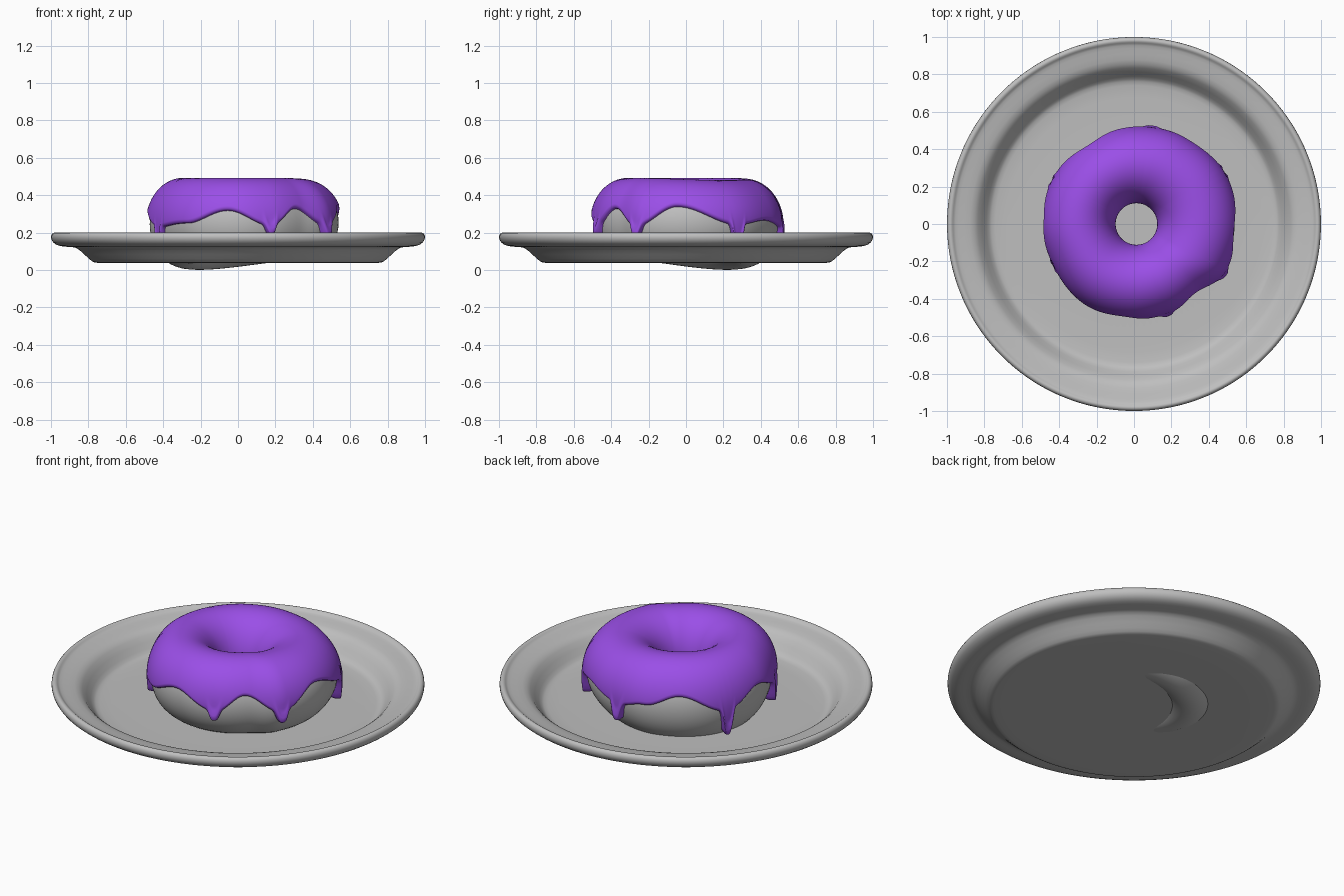
import bpy, bmesh, math
from math import sin, cos, radians, pi, sqrt, exp

if "Cube" in bpy.data.objects:
    bpy.data.objects.remove(bpy.data.objects["Cube"])


def material(name, rgb):
    m = bpy.data.materials.new(name)
    m.diffuse_color = (*rgb, 1)
    m.use_nodes = True
    m.node_tree.nodes["Principled BSDF"].inputs["Base Color"].default_value = m.diffuse_color
    return m


GREY = material("light grey", (0.52, 0.52, 0.52))
PURPLE = material("purple icing", (0.355, 0.084, 0.87))


def finish(name, bm, mat, subdiv=0):
    bmesh.ops.remove_doubles(bm, verts=bm.verts, dist=1e-5)
    bmesh.ops.recalc_face_normals(bm, faces=bm.faces)
    me = bpy.data.meshes.new(name)
    bm.to_mesh(me)
    bm.free()
    me.materials.append(mat)
    for p in me.polygons:
        p.use_smooth = True
    ob = bpy.data.objects.new(name, me)
    bpy.context.collection.objects.link(ob)
    if subdiv:
        mod = ob.modifiers.new("smooth", 'SUBSURF')
        mod.levels = mod.render_levels = subdiv
    return ob


def around(table, deg):
    """Smooth periodic interpolation of (angle, value) pairs."""
    pts = sorted(table)
    pts = [(pts[-1][0] - 360, pts[-1][1])] + pts + [(pts[0][0] + 360, pts[0][1])]
    for (a, u), (b, v) in zip(pts, pts[1:]):
        if a <= deg <= b:
            k = (1 - cos(pi * (deg - a) / (b - a))) / 2
            return u + (v - u) * k


def grid(columns, close_rows=False):
    """Skin a closed ring of columns."""
    bm = bmesh.new()
    vs = [[bm.verts.new(p) for p in col] for col in columns]
    n, m = len(vs), len(vs[0])
    for i in range(n):
        a, b = vs[i], vs[(i + 1) % n]
        for j in range(m if close_rows else m - 1):
            k = (j + 1) % m
            bm.faces.new((a[j], b[j], b[k], a[k]))
    return bm


# Plate: closed lathe profile, underside first, then the upper face
PROFILE = [(0.4, 0.038), (0.75, 0.038), (0.77, 0.039), (0.79, 0.052), (0.855, 0.115),
           (0.875, 0.123), (0.94, 0.124), (0.98, 0.136), (1.0, 0.16), (1.002, 0.185),
           (0.99, 0.201), (0.974, 0.2), (0.964, 0.188), (0.95, 0.184), (0.87, 0.172),
           (0.838, 0.16), (0.785, 0.082), (0.765, 0.067), (0.73, 0.061), (0.4, 0.06)]
cols = []
for i in range(96):
    t = 2 * pi * i / 96
    cols.append([(r * cos(t), r * sin(t), z) for r, z in PROFILE])
bm = grid(cols)
bmesh.ops.holes_fill(bm, edges=[e for e in bm.edges if e.is_boundary], sides=0)
finish("plate", bm, GREY, 1)

# Dough: lumpy ring; phi runs 0 at the top, positive outwards
OUTER = [(0, .525), (28, .525), (60, .51), (90, .50), (120, .49), (180, .485), (205, .475),
         (240, .49), (270, .49), (290, .485), (312, .478), (333, .52)]
INNER = 0.133


def ring(deg, phi, off, hold=0.0):
    ro = around(OUTER, deg)
    R, a = (ro + INNER) / 2, (ro - INNER) / 2
    top = 0.47 - 0.012 * max(0, cos(radians(deg - 40))) ** 2
    bottom = 0.045 - 0.044 * max(0, cos(radians(deg - 135))) ** 1.5
    zc, b = (top + bottom) / 2, (top - bottom) / 2
    nx, nz = sin(phi) / a, cos(phi) / b
    n = sqrt(nx * nx + nz * nz)
    r = R + a * sin(phi) + off * nx / n
    if phi > pi / 2:
        r += hold * a * (1 - sin(phi))
    z = zc + b * cos(phi) + off * nz / n
    t = radians(deg)
    return (0.013 + r * cos(t), r * sin(t), z)


cols = [[ring(i * 3, 2 * pi * j / 48, 0) for j in range(48)] for i in range(120)]
finish("doughnut", grid(cols, True), GREY)

# Icing: follows the dough down to a wavy edge with hanging drips
EDGE = [(31, .245), (55, .27), (81, .24), (100, .275), (122, .33), (153, .24), (178, .31),
        (207, .23), (235, .248), (262, .315), (289, .235), (308, .325), (330, .235), (355, .34)]
DRIPS = [(31, .12), (81, .15), (153, .115), (207, .12), (289, .185), (330, .175)]
THICK = 0.022
cols = []
N = 480
for i in range(N):
    deg = 360 * i / N
    z = around(EDGE, deg)
    drip = 0
    for ang, tip in DRIPS:
        d = (deg - ang + 180) % 360 - 180
        w = exp(-(abs(d) / 3.6) ** 3)
        z += w * (tip - around(EDGE, ang))
        drip = max(drip, w)
    end = math.acos((z - 0.257) / 0.213)
    start = -radians(112 + 8 * sin(radians(deg * 5)))
    curl = THICK / 0.21
    rows = [(start, -0.01, 0)]
    for k in range(1, 6):                       # rounded inner edge
        u = k / 6
        rows.append((start + curl * u, THICK * sqrt(1 - (1 - u) ** 2), 1))
    M = 36
    for k in range(M + 1):
        phi = start + curl + (end - start - 2 * curl) * k / M
        rows.append((phi, THICK, 1))
    for k in range(5, 0, -1):                   # rounded outer edge
        u = k / 6
        rows.append((end - curl * u, THICK * sqrt(1 - (1 - u) ** 2), sqrt(1 - (1 - u) ** 2)))
    rows.append((end, -0.01, 0))
    col = []
    for phi, off, h in rows:
        s = (end - phi) * 0.21
        bead = 0.02 * drip * h * exp(-((s - 0.03) / 0.025) ** 2)
        col.append(ring(deg, phi, off + bead, 0.55 * drip * h))
    cols.append(col)
finish("icing", grid(cols), PURPLE)
